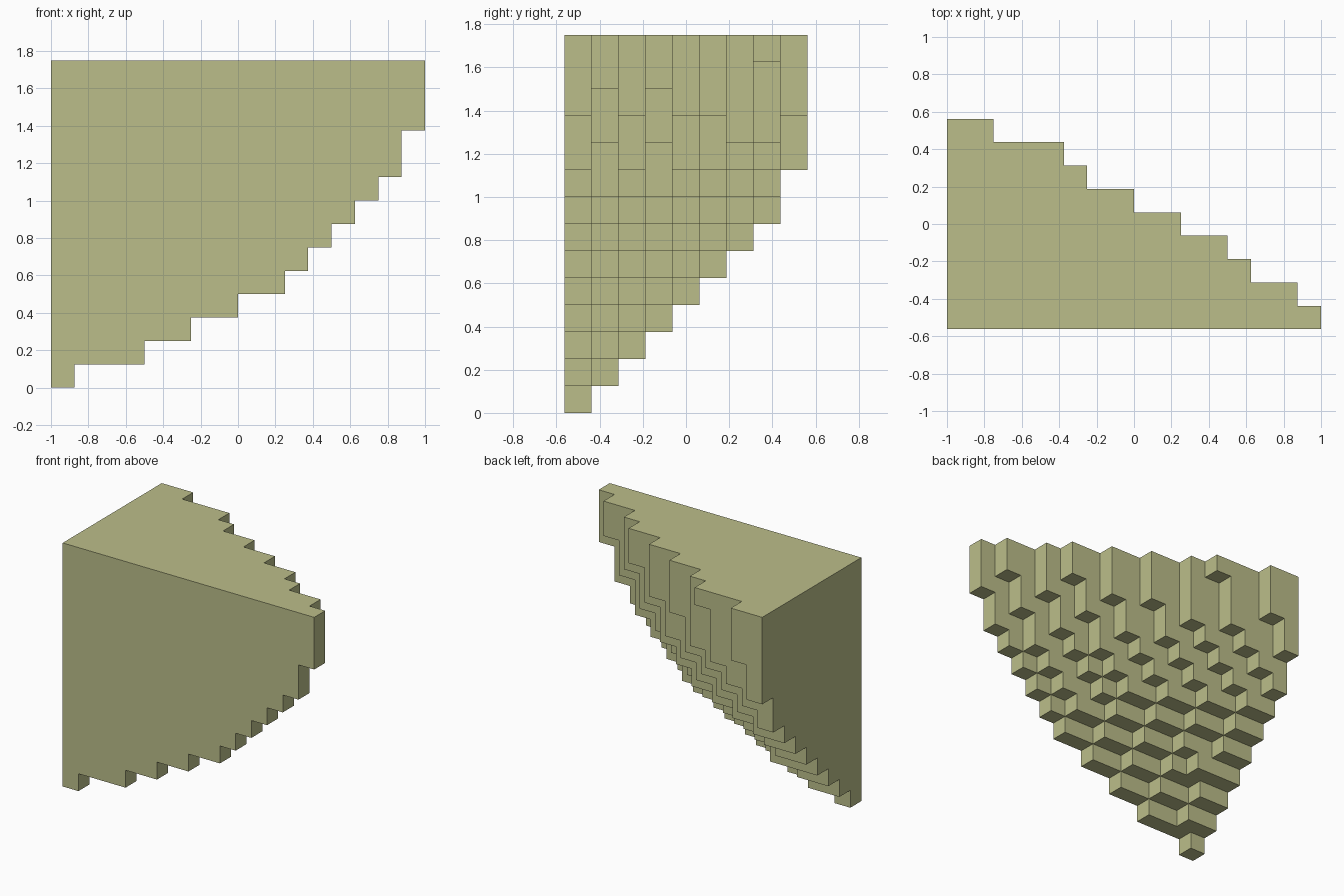
import bpy
import bmesh
from math import radians
from mathutils import Vector

default_cube = bpy.data.objects.get("Cube")
if default_cube:
    bpy.data.objects.remove(default_cube, do_unlink=True)

BLOCK = 0.125
LAYERS = 14
ORIGIN = Vector((-1.0, -0.5625, 0.0))

# Run length in blocks for each row, front to back; every list ends at the top layer
ROWS = [
    [1, 4, 6, 8, 10, 11, 12, 13, 14, 15, 15, 16, 16, 16],
    [2, 4, 6, 8, 10, 11, 12, 13, 13, 14, 14, 15, 15],
    [2, 4, 6, 8, 9, 10, 11, 12, 12, 13, 13, 13],
    [3, 4, 6, 8, 9, 10, 10, 11, 11, 12, 12],
    [2, 4, 6, 7, 8, 9, 9, 10, 10, 10],
    [2, 4, 5, 6, 7, 7, 8, 8, 8],
    [2, 3, 4, 5, 6, 6, 6, 6],
    [1, 2, 3, 4, 4, 4, 5],
    [1, 1, 2, 2, 2],
]


def make_material(name, color):
    material = bpy.data.materials.new(name)
    material.use_nodes = True
    material.diffuse_color = color
    shader = next(n for n in material.node_tree.nodes if n.type == "BSDF_PRINCIPLED")
    shader.inputs["Base Color"].default_value = color
    return material


def filled_blocks():
    """Grid cells occupied by the stepped solid."""
    cells = set()
    for row, lengths in enumerate(ROWS):
        first_layer = LAYERS - len(lengths)
        for step, length in enumerate(lengths):
            cells.update((column, row, first_layer + step) for column in range(length))
    return cells


def add_block_side(bm, cell, axis, sign):
    """Add one outward-facing square of a block."""
    normal, side_a, side_b = Vector(), Vector(), Vector()
    normal[axis] = sign
    side_a[(axis + 1) % 3] = 0.5
    side_b[(axis + 2) % 3] = 0.5 * sign
    center = Vector(cell) + Vector((0.5, 0.5, 0.5)) + normal / 2
    corners = (center - side_a - side_b, center + side_a - side_b,
               center + side_a + side_b, center - side_a + side_b)
    bm.faces.new([bm.verts.new(ORIGIN + corner * BLOCK) for corner in corners])


# Exposed block sides, welded and merged into large flat faces
cells = filled_blocks()
bm = bmesh.new()
for cell in sorted(cells):
    for axis in range(3):
        for sign in (-1, 1):
            neighbour = list(cell)
            neighbour[axis] += sign
            if tuple(neighbour) not in cells:
                add_block_side(bm, cell, axis, sign)
bmesh.ops.remove_doubles(bm, verts=bm.verts[:], dist=BLOCK / 100)
bmesh.ops.dissolve_limit(bm, angle_limit=radians(1), verts=bm.verts[:], edges=bm.edges[:])

mesh = bpy.data.meshes.new("stepped_corner_corbel")
bm.to_mesh(mesh)
bm.free()
mesh.materials.append(make_material("khaki stone", (0.50, 0.515, 0.255, 1.0)))
corbel = bpy.data.objects.new("stepped_corner_corbel", mesh)
bpy.context.collection.objects.link(corbel)
